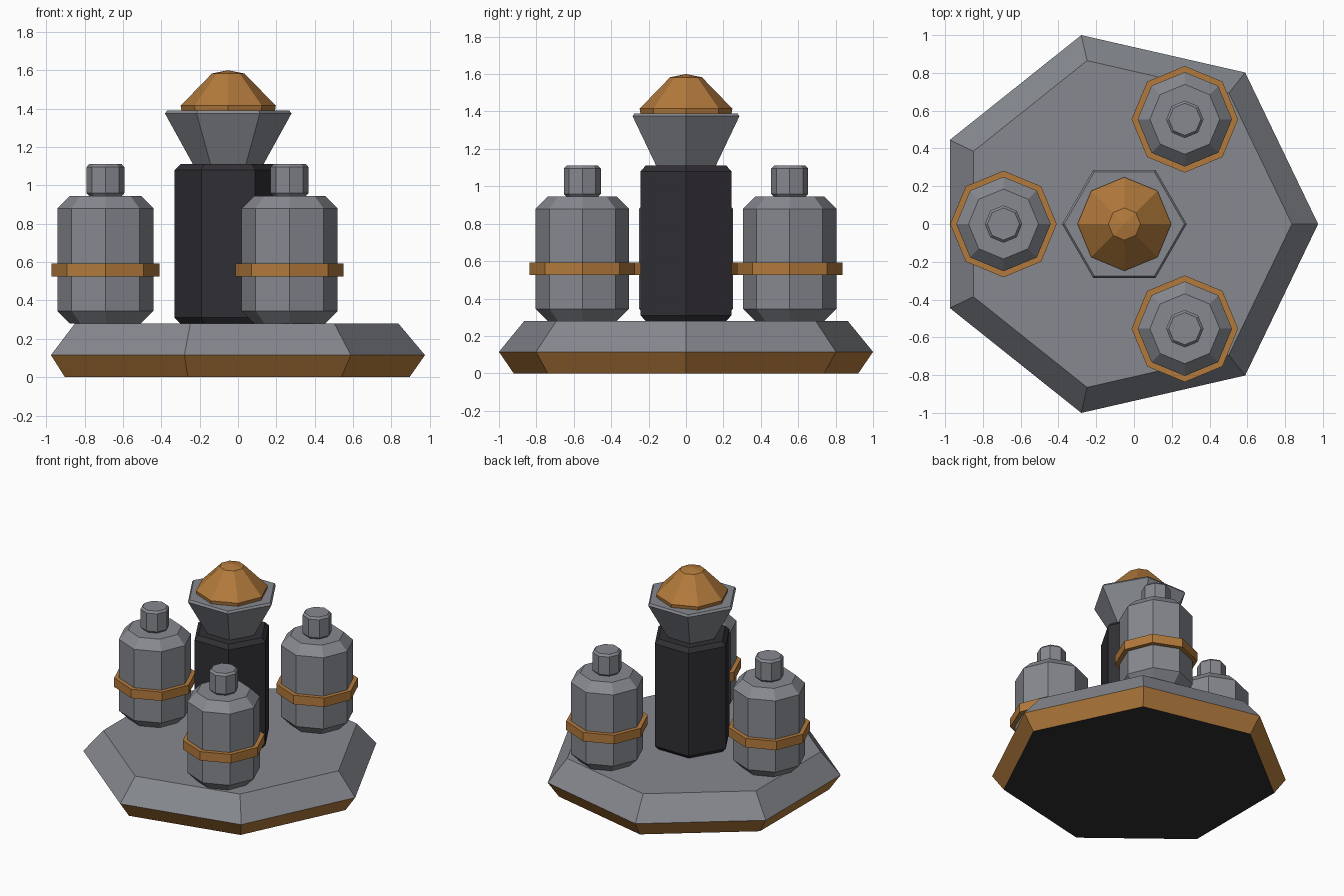
import bpy, bmesh, math

if "Cube" in bpy.data.objects:
    bpy.data.objects.remove(bpy.data.objects["Cube"])

CX = -0.051  # shared axis of the base, column and dome


def material(name, rgb):
    m = bpy.data.materials.new(name)
    m.diffuse_color = (*rgb, 1.0)
    m.use_nodes = True
    m.node_tree.nodes["Principled BSDF"].inputs["Base Color"].default_value = m.diffuse_color
    return m


GREY = material("steel grey", (0.24, 0.25, 0.275))
ORANGE = material("copper orange", (0.45, 0.195, 0.045))
DARK = material("dark charcoal", (0.03, 0.028, 0.034))


def lathe(name, sides, profile, centre, mats, closed=False, rule=None):
    """Flat-faced prism stack from (radius, z) rings; first corner points to +x."""
    bm = bmesh.new()
    rings = []
    for r, z in profile:
        if r == 0:
            rings.append([bm.verts.new((0, 0, z))] * sides)
        else:
            rings.append([bm.verts.new((r * math.cos(2 * math.pi * i / sides),
                                        r * math.sin(2 * math.pi * i / sides), z))
                          for i in range(sides)])
    pairs = list(zip(rings, rings[1:]))
    if closed:
        pairs.append((rings[-1], rings[0]))
    for a, b in pairs:
        for i in range(sides):
            j = (i + 1) % sides
            corners = list(dict.fromkeys((a[i], a[j], b[j], b[i])))
            bm.faces.new(corners)
    if not closed:
        bm.faces.new(rings[0][::-1])
        if profile[-1][0] > 0:
            bm.faces.new(rings[-1])
    bmesh.ops.recalc_face_normals(bm, faces=bm.faces)
    if rule:
        for f in bm.faces:
            f.material_index = rule(f)
    mesh = bpy.data.meshes.new(name)
    bm.to_mesh(mesh)
    bm.free()
    for m in mats:
        mesh.materials.append(m)
    ob = bpy.data.objects.new(name, mesh)
    ob.location = (centre[0], centre[1], 0)
    bpy.context.collection.objects.link(ob)
    return ob


# Seven-sided base: grey top, orange lower rim, dark underside
def base_colour(f):
    z = f.calc_center_median().z
    return 2 if z < 0.01 else 1 if z < 0.115 else 0


lathe("base", 7, [(0.945, 0), (1.0257, 0.115), (0.887, 0.28)], (CX, 0),
      [GREY, ORANGE, DARK], rule=base_colour)

# Central column, funnel and dome
lathe("column", 6, [(0.25, 0.28), (0.28, 0.31), (0.28, 1.08), (0.25, 1.11)],
      (CX, 0), [DARK])
lathe("funnel", 6, [(0.184, 1.11), (0.33, 1.375), (0.318, 1.39)], (CX, 0), [GREY])
lathe("dome", 8, [(0.243, 1.385), (0.248, 1.415), (0.085, 1.583), (0, 1.6)],
      (CX, 0), [ORANGE])

# Three tanks around the column, each with a neck and a band
for n, deg in enumerate((60, 180, 300), 1):
    a = math.radians(deg)
    c = (CX + 0.64 * math.cos(a), 0.64 * math.sin(a))
    lathe(f"tank_{n}", 8, [(0.185, 0.28), (0.25, 0.345), (0.25, 0.88), (0.185, 0.945)],
          c, [GREY])
    lathe(f"tank_neck_{n}", 8, [(0.085, 0.945), (0.099, 0.96), (0.099, 1.095), (0.085, 1.11)],
          c, [GREY])
    lathe(f"tank_band_{n}", 8, [(0.245, 0.525), (0.282, 0.525), (0.282, 0.592), (0.245, 0.592)],
          c, [ORANGE], closed=True)
